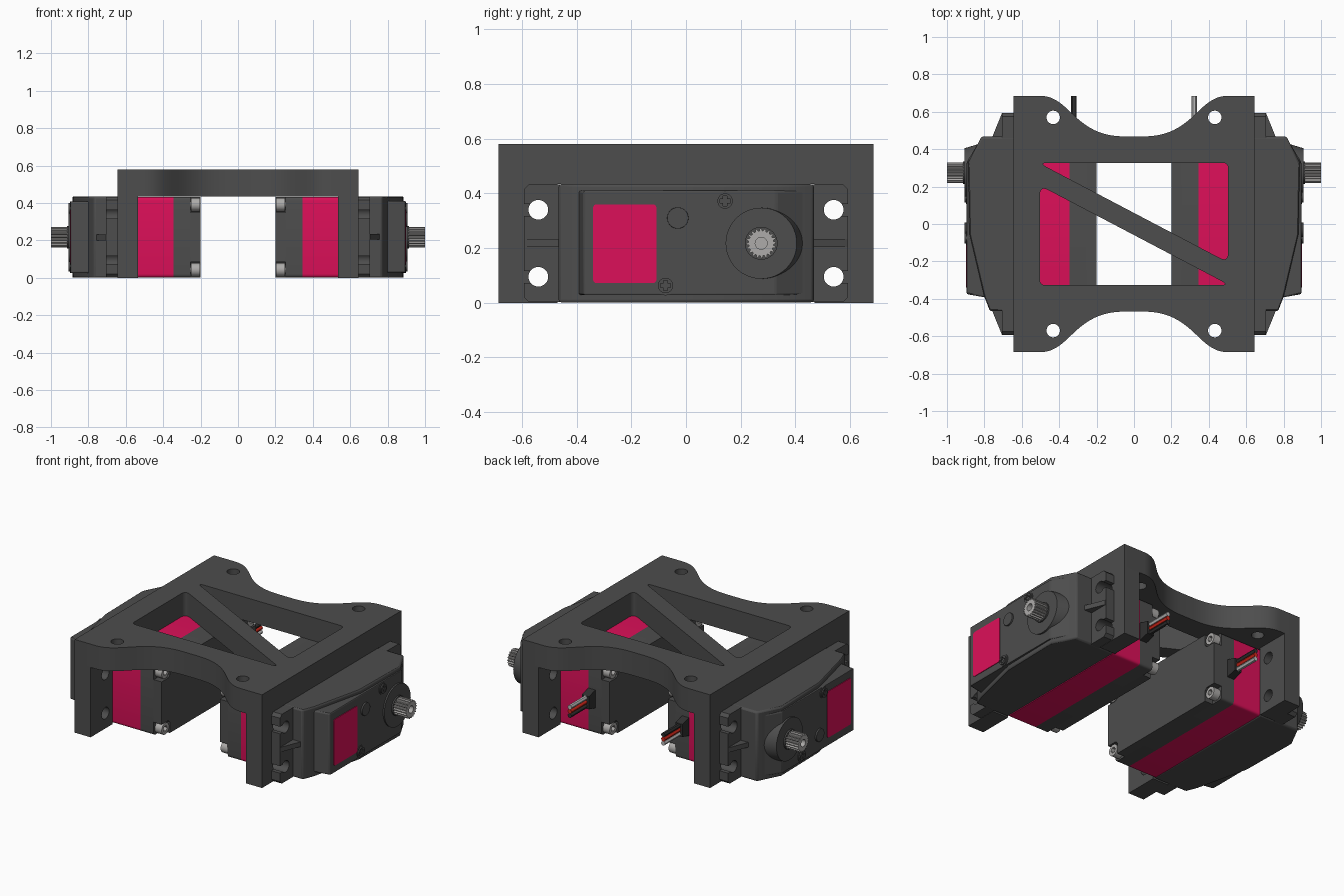
import bpy, bmesh, math
from mathutils import Matrix, Vector

if "Cube" in bpy.data.objects:
    bpy.data.objects.remove(bpy.data.objects["Cube"])


def material(name, rgb):
    m = bpy.data.materials.new(name)
    m.diffuse_color = (*rgb, 1)
    m.use_nodes = True
    m.node_tree.nodes["Principled BSDF"].inputs["Base Color"].default_value = m.diffuse_color
    return m


DARK = material("dark_plastic", (0.075, 0.075, 0.075))
PINK = material("pink_shell", (0.72, 0.005, 0.1))
STEEL = material("steel", (0.42, 0.41, 0.40))
BLACK = material("black_rubber", (0.03, 0.03, 0.03))
RED = material("red_wire", (0.65, 0.02, 0.01))
PALE = material("pale_wire", (0.5, 0.5, 0.5))

# Extrusion directions: profile (u, v) is (x, y), (y, z) or (z, x)
AXES = {
    "z": Matrix.Identity(4),
    "x": Matrix(((0, 0, 1, 0), (1, 0, 0, 0), (0, 1, 0, 0), (0, 0, 0, 1))),
    "y": Matrix(((0, 1, 0, 0), (0, 0, 1, 0), (1, 0, 0, 0), (0, 0, 0, 1))),
}


def slab(name, loops, a, b, axis="x", mat=DARK, bevel=0):
    """Extrude an outline (first loop) with holes (other loops) from a to b."""
    cu = bpy.data.curves.new(name, "CURVE")
    cu.dimensions, cu.fill_mode, cu.extrude = "2D", "BOTH", (b - a) / 2
    for pts in loops:
        sp = cu.splines.new("POLY")
        sp.points.add(len(pts) - 1)
        for p, q in zip(sp.points, pts):
            p.co = (q[0], q[1], 0, 1)
        sp.use_cyclic_u = True
    tmp = bpy.data.objects.new(name + "_outline", cu)
    bpy.context.collection.objects.link(tmp)
    dg = bpy.context.evaluated_depsgraph_get()
    me = bpy.data.meshes.new_from_object(tmp.evaluated_get(dg))
    bpy.data.objects.remove(tmp)
    me.transform(AXES[axis] @ Matrix.Translation((0, 0, (a + b) / 2)))
    bm = bmesh.new()
    bm.from_mesh(me)
    bmesh.ops.remove_doubles(bm, verts=bm.verts, dist=1e-5)
    bmesh.ops.recalc_face_normals(bm, faces=bm.faces)
    bm.to_mesh(me)
    bm.free()
    me.name = name
    me.materials.clear()
    me.materials.append(mat)
    ob = bpy.data.objects.new(name, me)
    bpy.context.collection.objects.link(ob)
    if bevel:
        m = ob.modifiers.new("soft_edges", "BEVEL")
        m.width, m.segments, m.limit_method = bevel, 2, "ANGLE"
    return ob


def circle(u, v, r, n=32):
    return [(u + r * math.cos(2 * math.pi * i / n), v + r * math.sin(2 * math.pi * i / n)) for i in range(n)]


def rect(u0, v0, u1, v1):
    return [(u0, v0), (u1, v0), (u1, v1), (u0, v1)]


def rounded(pts, cuts, n=6):
    """Round each corner, starting the given distance away from it."""
    out = []
    for i, (p, d) in enumerate(zip(pts, cuts)):
        p = Vector(p)
        a = p + (Vector(pts[i - 1]) - p).normalized() * d
        c = p + (Vector(pts[(i + 1) % len(pts)]) - p).normalized() * d
        for k in range(n + 1):
            t = k / n
            out.append(tuple(a * (1 - t) ** 2 + p * 2 * t * (1 - t) + c * t * t))
    return out


def rrect(u0, v0, u1, v1, d):
    return rounded(rect(u0, v0, u1, v1), [d] * 4, 4)


# Bracket top plate: scalloped ends, two triangular windows, four bolt holes
curve = []
for i in range(21):
    t = i / 20
    w = ((1 - t) ** 3, 3 * t * (1 - t) ** 2, 3 * t * t * (1 - t), t ** 3)
    curve.append((sum(a * b for a, b in zip(w, (.50, .34, .32, .05))),
                  sum(a * b for a, b in zip(w, (.685, .685, .468, .468)))))
end = [(.645, .685)] + curve + [(-x, y) for x, y in reversed(curve)] + [(-.645, .685)]
outline = end + [(-x, -y) for x, y in end]
window = rounded([(-.51, .327), (.503, .327), (.503, -.205)], [.05, .03, .05])
holes = [circle(x, y, .036) for x in (-.432, .432) for y in (-.57, .57)]
slab("bracket_plate", [outline, window, [(-x, -y) for x, y in window]] + holes, .435, .58, "z")

# Bracket legs with servo mounting holes
BOLT_Z = (.095, .34)
for sx in (-1, 1):
    for sy in (-1, 1):
        a, b = sorted((sx * .535, sx * .645))
        slab("bracket_leg", [rect(*sorted((sy * .47, sy * .685))[:1], 0, max(sy * .47, sy * .685), .436)]
             + [circle(sy * .54, z, .036) for z in BOLT_Z], a, b)

# Everything from here to the copy step is the right-hand servo
before = set(bpy.data.objects)
MID = .2175

# Inner cap with notched corners, socket screws in the notches
slab("servo_cap", [rrect(-.465, .002, .465, .433, .02)], .255, .345)
q = [(.465, .085), (.40, .085), (.385, .07), (.385, .002)]
q = [(y, z) for y, z in q]
notch = q + [(-y, z) for y, z in reversed(q)]
notch += [(y, 2 * MID - z) for y, z in reversed(notch)]
slab("servo_cap_end", [notch], .2, .256)
for y in (-.425, .425):
    for z in (.043, .392):
        slab("cap_screw", [circle(y, z, .036, 24), circle(y, z, .019, 6)], .203, .25, mat=STEEL)
        slab("cap_screw_core", [circle(y, z, .02, 12)], .225, .256, mat=STEEL)

# Coloured middle shell
slab("servo_shell", [rrect(-.465, .002, .465, .433, .02)], .345, .54, mat=PINK)

# Outer case, tapered in plan, with its raised cover
slab("servo_case", [[(.54, -.466), (.77, -.466), (.80, -.39), (.88, -.05), (.886, .33), (.815, .468), (.54, .468)]],
     .001, .434, "z", bevel=.01)
slab("case_cover", [[(.77, -.397), (.895, -.375), (.895, .33), (.825, .445), (.77, .445)]],
     .028, .41, "z", bevel=.008)
slab("case_label", [rrect(-.34, .072, -.108, .36, .015)], .89, .899, mat=PINK)

# Mounting flanges with slotted holes and stiffening ribs
ear = [(.45, .002), (.575, .002), (.593, .02)]
half = math.asin(.022 / .036)
for z in BOLT_Z:
    ear.append((.593, z - .022))
    for i in range(21):
        ang = -half - (2 * math.pi - 2 * half) * i / 20
        ear.append((.54 + .036 * math.cos(ang), z + .036 * math.sin(ang)))
    ear.append((.593, z + .022))
ear += [(.593, .415), (.575, .433), (.45, .433)]
for s in (-1, 1):
    slab("mount_flange", [[(s * y, z) for y, z in ear]], .645, .705)
    slab("flange_rib", [[(.70, s * .59), (.707, s * .59), (.76, s * .46), (.70, s * .46)]], .204, .234, "z")

# Output boss leaning towards the back, splined hollow shaft
boss = slab("output_boss", [circle(.275, MID, .13, 48)], .80, .906)
for v in boss.data.vertices:
    if v.co.x < .85:
        v.co.y += .032
slab("shaft_collar", [circle(.275, MID, .06)], .90, .915)
teeth = []
for i in range(80):
    r = .055 if i % 4 < 2 else .046
    ang = 2 * math.pi * i / 80
    teeth.append((.275 + r * math.cos(ang), MID + r * math.sin(ang)))
slab("output_shaft", [teeth, circle(.275, MID, .022, 24)], .91, 1.0, mat=STEEL)
slab("shaft_core", [circle(.275, MID, .024, 24)], .90, .965, mat=STEEL)

# Round knob and cross-head screws on the cover
slab("gear_knob", [circle(-.03, .31, .039)], .86, .905, bevel=.005)
for y, z in ((.143, .372), (-.075, .063)):
    slab("screw_post", [circle(y, z, .036)], .78, .899)
    a, b = .007, .019
    cross = [(b, a), (a, a), (a, b), (-a, b), (-a, a), (-b, a)]
    cross += [(-u, -v) for u, v in cross]
    slab("cover_screw", [circle(y, z, .028), [(y + u, z + v) for u, v in cross]], .895, .906)

# Cable: strain relief and three wires
slab("cable_relief", [[(.46, .16), (.53, .178), (.53, .257), (.46, .275)]], .298, .346, mat=BLACK)
for k, m in zip((-1, 0, 1), (BLACK, RED, PALE)):
    slab("cable_wire", [circle(MID + k * .026, .322, .0135, 12)], .47, .685, "y", m)

# Left-hand servo: the same unit turned over about the y axis
flip = Matrix.Translation((0, 0, 2 * MID)) @ Matrix.Rotation(math.pi, 4, "Y")
for ob in [o for o in bpy.data.objects if o not in before]:
    twin = ob.copy()
    twin.name = "left_" + ob.name
    twin.matrix_world = flip
    bpy.context.collection.objects.link(twin)

# Smooth round parts, keep edges sharp
for ob in bpy.data.objects:
    ob.select_set(True)
    bpy.context.view_layer.objects.active = ob
bpy.ops.object.shade_smooth_by_angle(angle=math.radians(30))
